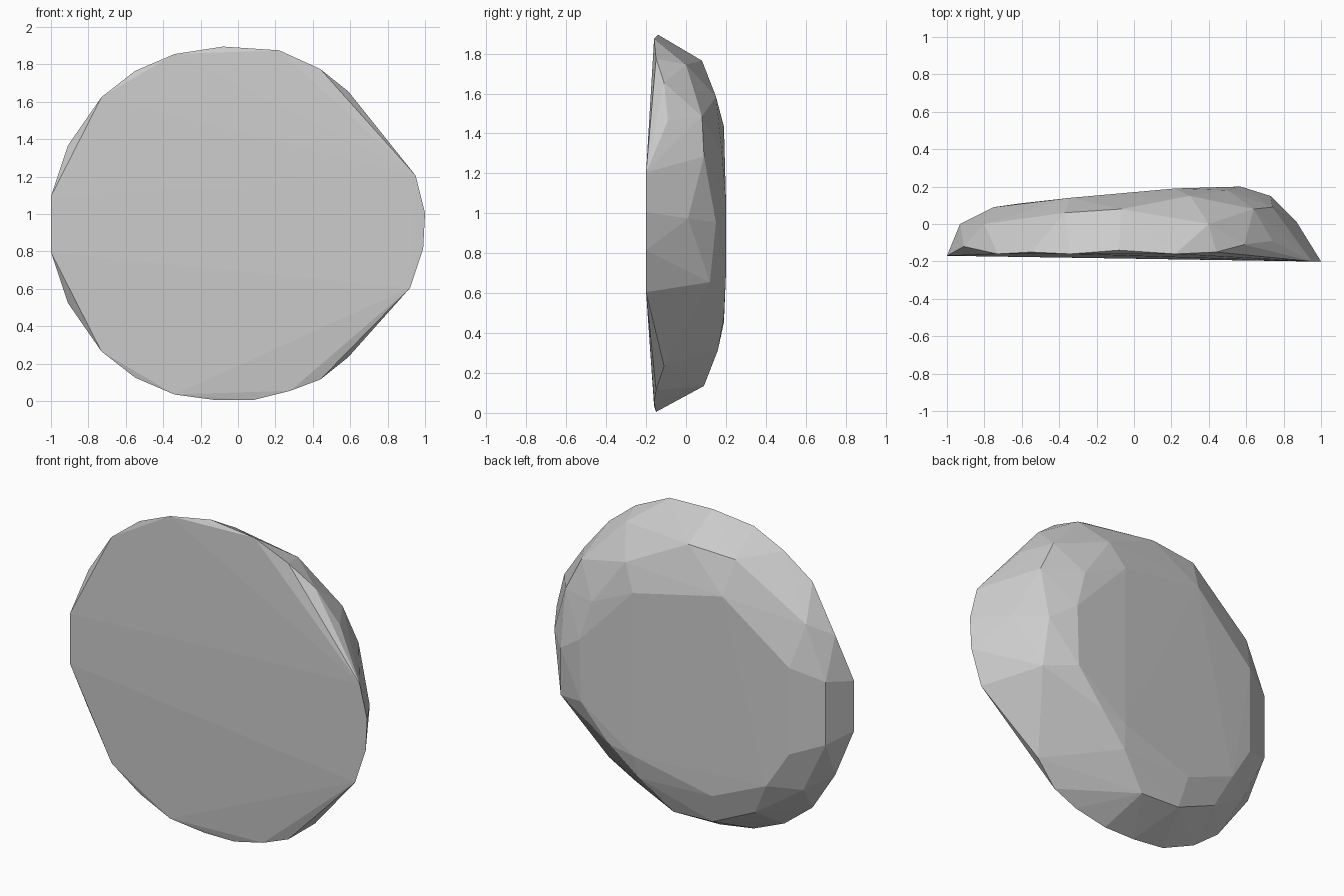
import bpy
import bmesh
from mathutils import Vector

# Remove the default cube only
default_cube = bpy.data.objects.get("Cube")
if default_cube:
    bpy.data.objects.remove(default_cube, do_unlink=True)

UNIT = 0.01          # profile values are hundredths
MID_HEIGHT = 0.945   # height of the stone's centre line


def make_material(name, colour):
    material = bpy.data.materials.new(name)
    material.use_nodes = True
    rgba = (*colour, 1.0)
    material.diffuse_color = rgba
    shader = material.node_tree.nodes["Principled BSDF"]
    shader.inputs["Base Color"].default_value = rgba
    shader.inputs["Roughness"].default_value = 0.8
    return material


def place(profile, mirrored=False):
    """Turn (across, depth, height from centre) values into points."""
    points = []
    for across, depth, height in profile:
        for side in ((1, -1) if mirrored else (1,)):
            points.append(Vector((across * UNIT,
                                  depth * UNIT,
                                  side * height * UNIT + MID_HEIGHT)))
    return points


def faceted_stone(name, points, material):
    """Wrap the rim and back points in one convex, flat-faced shell."""
    mesh = bpy.data.meshes.new(name)
    shell = bmesh.new()
    for point in points:
        shell.verts.new(point)
    hull = bmesh.ops.convex_hull(shell, input=shell.verts[:])
    unused = set(hull["geom_interior"]) | set(hull["geom_unused"])
    loose = [item for item in unused if isinstance(item, bmesh.types.BMVert)]
    bmesh.ops.delete(shell, geom=loose, context="VERTS")
    bmesh.ops.recalc_face_normals(shell, faces=shell.faces[:])
    for face in shell.faces:
        face.smooth = False
    shell.to_mesh(mesh)
    shell.free()
    mesh.materials.append(material)
    stone = bpy.data.objects.new(name, mesh)
    bpy.context.scene.collection.objects.link(stone)
    return stone


# Front rim: shared by the upper and lower halves
rim_pairs = [(-100, -17, 15), (-91, -12, 42), (-73, -16, 68), (-55, -15, 82),
             (-34, -16, 91), (44, -15, 83), (59, -11, 71)]
# Front rim: uneven top, sharp right edge and bottom
rim_singles = [(-8, -14, 95), (22, -16, 93), (74, -9, 52), (95, -20, 26),
               (100, -20, 6), (99, -20, -13), (92, -20, -34), (28, -16, -89),
               (8, -15, -94), (-12, -15, -94)]

# Sloping back plate and its left bevel
plate_pairs = [(-75, 9, 26), (-93, 0, 19), (22, 19, 49)]
plate_singles = [(-34, 14, 60), (50, 18, 36), (57, 20, 12), (56, 20, -25),
                 (38, 19, -46), (-27, 14, -62), (-61, 11, -48)]

# Shoulder between the back plate and the rim
shoulder = [(-7, 8, 82), (-37, 6, 80), (-80, 0, 50), (30, 15, 64),
            (40, 0, 80), (64, 8, 54), (74, 9, 34), (73, 15, 1),
            (87, 1, 3), (75, 12, -29), (58, 4, -48), (20, 16, -63),
            (2, 9, -81), (-24, 9, -80), (-51, 7, -68), (-78, 0, -50)]

grey_stone = make_material("grey stone", (0.6, 0.6, 0.6))
faceted_stone(
    "flat_stone",
    place(rim_pairs, mirrored=True) + place(rim_singles)
    + place(plate_pairs, mirrored=True) + place(plate_singles)
    + place(shoulder),
    grey_stone)
